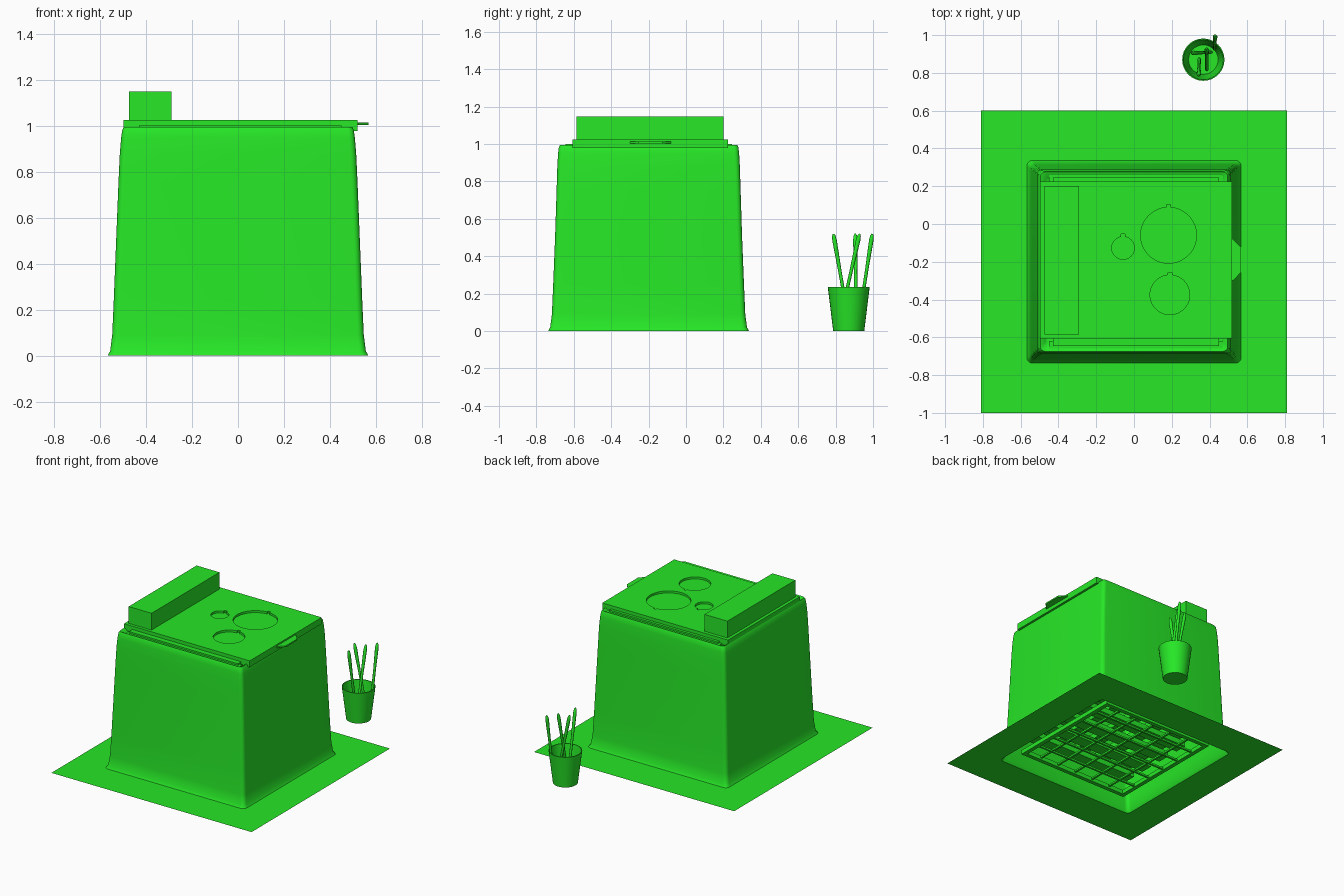
import bpy, bmesh, math
from mathutils import Vector

if "Cube" in bpy.data.objects:
    bpy.data.objects.remove(bpy.data.objects["Cube"])

green = bpy.data.materials.new("green")
green.diffuse_color = (0.02, 0.8, 0.02, 1)
green.use_nodes = True
green.node_tree.nodes["Principled BSDF"].inputs["Base Color"].default_value = green.diffuse_color
CY = -0.2  # centre of the main body in y


def finish(bm, name, smooth=None, recalc=True):
    if recalc:
        bmesh.ops.recalc_face_normals(bm, faces=bm.faces)
    me = bpy.data.meshes.new(name)
    bm.to_mesh(me)
    bm.free()
    ob = bpy.data.objects.new(name, me)
    bpy.context.scene.collection.objects.link(ob)
    me.materials.append(green)
    if smooth:
        bpy.ops.object.select_all(action='DESELECT')
        ob.select_set(True)
        bpy.context.view_layer.objects.active = ob
        bpy.ops.object.shade_smooth_by_angle(angle=math.radians(smooth))
    return ob


def add_box(bm, x0, x1, y0, y1, z0, z1):
    vs = bmesh.ops.create_cube(bm, size=1)['verts']
    for v in vs:
        v.co = ((x0 + x1) / 2 + v.co.x * (x1 - x0),
                (y0 + y1) / 2 + v.co.y * (y1 - y0),
                (z0 + z1) / 2 + v.co.z * (z1 - z0))


def boxes(name, *dims):
    bm = bmesh.new()
    for d in dims:
        add_box(bm, *d)
    return finish(bm, name)


def prism(name, pts, z0, z1):
    bm = bmesh.new()
    f = bm.faces.new([bm.verts.new((x, y, z0)) for x, y in pts])
    ext = bmesh.ops.extrude_face_region(bm, geom=[f])['geom']
    bmesh.ops.translate(bm, vec=(0, 0, z1 - z0), verts=[g for g in ext if isinstance(g, bmesh.types.BMVert)])
    return finish(bm, name)


def bridge(bm, a, b):
    n = len(a)
    for i in range(n):
        bm.faces.new((a[i], a[(i + 1) % n], b[(i + 1) % n], b[i]))


def lathe(name, prof, base, axis=(0, 0, 1), n=32, smooth=40):
    # revolve (radius, height) points about an axis through base
    rot = Vector((0, 0, 1)).rotation_difference(Vector(axis))
    bm = bmesh.new()
    rings = []
    for r, h in prof:
        rings.append([bm.verts.new(Vector(base) + rot @ Vector(
            (r * math.cos(t * math.tau / n), r * math.sin(t * math.tau / n), h))) for t in range(n)])
    for a, b in zip(rings, rings[1:]):
        bridge(bm, a, b)
    bm.faces.new(rings[0])
    bm.faces.new(rings[-1])
    return finish(bm, name, smooth)


def rounded_rect(bm, hx, hy, r, z, seg=5):
    ring = []
    for k, (sx, sy) in enumerate(((1, 1), (-1, 1), (-1, -1), (1, -1))):
        for i in range(seg + 1):
            t = (k + i / seg) * math.pi / 2
            ring.append(bm.verts.new((sx * (hx - r) + r * math.cos(t),
                                      CY + sy * (hy - r) + r * math.sin(t), z)))
    return ring


# ground sheet flowing up into the flared body and over its rim
bm = bmesh.new()
profile = [(0.81, 0.80, 0.0005, 0), (0.567, 0.537, 0.03, 0), (0.556, 0.526, 0.03, 0.02), (0.547, 0.517, 0.028, 0.09),
           (0.540, 0.510, 0.028, 0.25), (0.530, 0.500, 0.026, 0.5), (0.520, 0.492, 0.026, 0.75),
           (0.514, 0.488, 0.026, 0.88), (0.508, 0.484, 0.026, 0.95), (0.503, 0.480, 0.025, 0.983),
           (0.496, 0.474, 0.025, 0.995), (0.488, 0.466, 0.025, 0.993), (0.470, 0.445, 0.02, 0.978),
           (0.462, 0.437, 0.02, 0.972)]
rings = [rounded_rect(bm, *p) for p in profile]
for a, b in zip(rings, rings[1:]):
    bridge(bm, a, b)
bm.faces.new(rings[-1])
finish(bm, "body_and_ground", 45)

# cooking plate with recessed burner lids and lifting notches
plate = boxes("top_plate", (-0.497, 0.52, -0.607, 0.225, 0.978, 1.025))
for i, (x, y, r) in enumerate([(0.183, -0.06, 0.148), (0.19, -0.375, 0.105), (-0.058, -0.127, 0.06)]):
    hole = lathe(f"burner_cutter_{i}", [(r, 0), (r, 0.1)], (x, y, 1.01), n=48, smooth=None)
    notch = boxes(f"notch_cutter_{i}", (x - 0.01, x + 0.01, y, y + r + 0.014, 1.0101, 1.12))
    for c in (hole, notch):
        c.hide_render = True
        c.hide_viewport = True
        m = plate.modifiers.new(c.name, 'BOOLEAN')
        m.operation, m.object, m.solver = 'DIFFERENCE', c, 'EXACT'

# raised block on the left, side rails, front tab
boxes("flue_block", (-0.475, -0.29, -0.585, 0.2, 1.02, 1.148))
boxes("side_rails", *[(-0.43, 0.45, CY + s * 0.425 - 0.02, CY + s * 0.425 + 0.02, 0.96, 1.0) for s in (-1, 1)],
      *[(-0.45, 0.47, CY + s * 0.44 - 0.02, CY + s * 0.44 + 0.02, 0.96, 0.988) for s in (-1, 1)])
prism("pull_tab", [(0.5, -0.08), (0.525, -0.08), (0.567, -0.125), (0.567, -0.255), (0.525, -0.3), (0.5, -0.3)],
      1.004, 1.014)

# grate under the body: frame, thin bars both ways, slats above
H = 0.45
dims = [(-H, H, CY + s * 0.435 - 0.015, CY + s * 0.435 + 0.015, 0.05, 0.08) for s in (-1, 1)]
dims += [(s * 0.435 - 0.015, s * 0.435 + 0.015, CY - H, CY + H, 0.05, 0.08) for s in (-1, 1)]
for i in range(1, 6):
    p = -H + i * 2 * H / 6
    dims.append((-H, H, CY + p - 0.007, CY + p + 0.007, 0.055, 0.068))
    dims.append((p - 0.007, p + 0.007, CY - H, CY + H, 0.062, 0.075))
boxes("grate", *dims)
slats = []
for i in range(5):
    p = -0.36 + i * 0.18
    slats.append((-0.43, 0.43, CY + p - 0.045, CY + p + 0.045, 0.14, 0.18))
    slats.append((p - 0.045, p + 0.045, CY - 0.43, CY + 0.43, 0.2, 0.24))
boxes("inner_slats", *slats)

# pot with a thin wall
lathe("pot", [(0.083, 0), (0.112, 0.235), (0.106, 0.235), (0.078, 0.012)], (0.367, 0.87, 0))

# four tools leaning in the pot
tools = [((0.425, 0.925, 0.06), (0.43, 0.996, 0.52)), ((0.345, 0.875, 0.02), (0.343, 0.788, 0.52)),
         ((0.41, 0.91, 0.02), (0.308, 0.905, 0.52)), ((0.385, 0.815, 0.02), (0.385, 0.928, 0.52))]
for i, (a, b) in enumerate(tools):
    d = Vector(b) - Vector(a)
    L = d.length
    lathe(f"tool_{i}", [(0.006, 0), (0.009, 0.02), (0.009, L * 0.6), (0.011, L * 0.8), (0.012, L * 0.93),
                        (0.009, L * 0.98), (0.004, L)], a, d, n=12, smooth=50)
